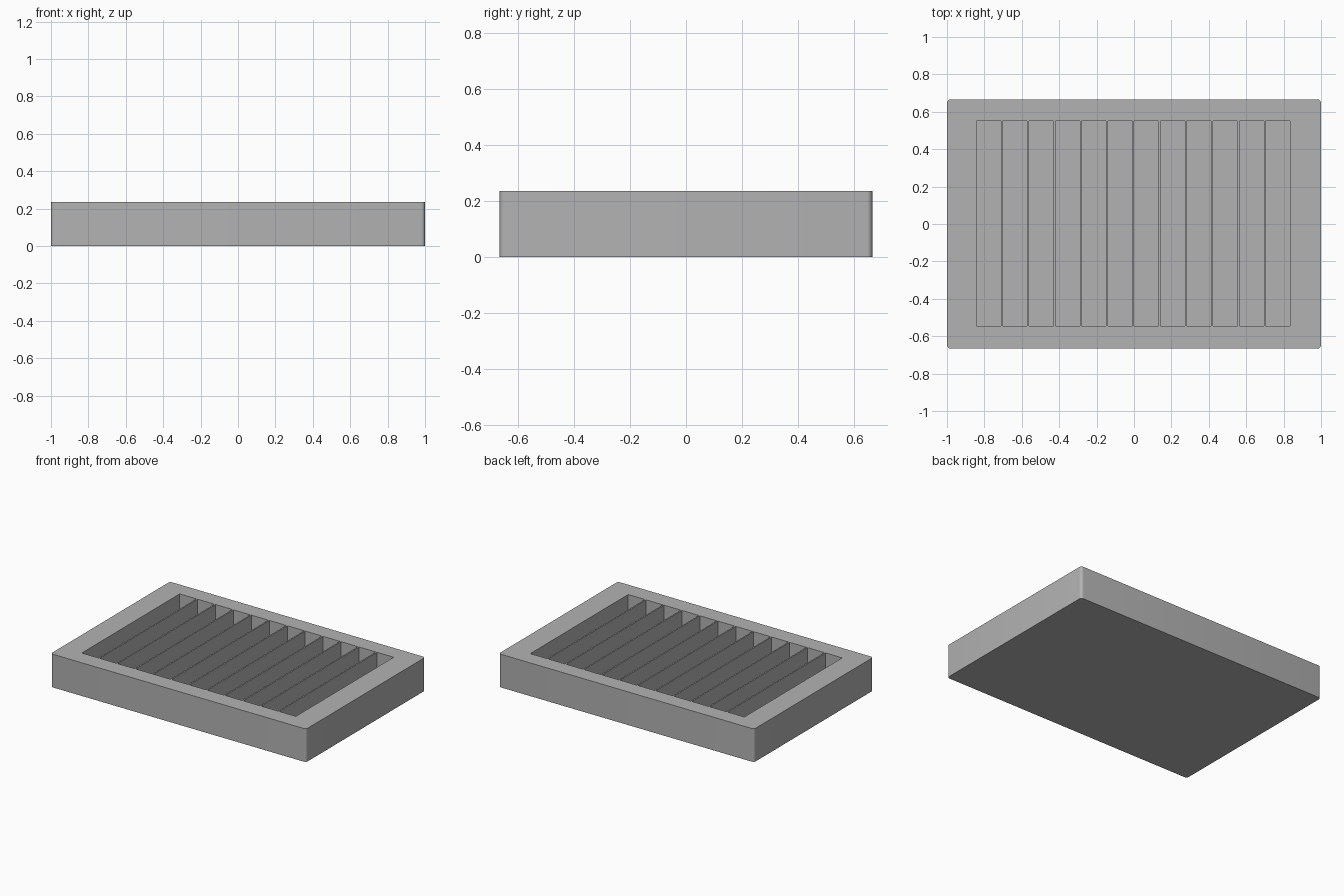
import bpy
import bmesh
import math
from mathutils import Matrix, Vector

if "Cube" in bpy.data.objects:
    bpy.data.objects.remove(bpy.data.objects["Cube"], do_unlink=True)

LENGTH, DEPTH, HEIGHT = 2.0, 1.333, 0.235
CORNER = 0.02
SLOTS, PITCH, SLOT_WIDTH, SLOT_LENGTH = 12, 0.1405, 0.131, 1.095
FLOOR = 0.04
CENTRE = Vector((-0.004, 0.003, 0))


def add_box(bm, size, centre):
    matrix = Matrix.Translation(centre) @ Matrix.Diagonal((*size, 1))
    bmesh.ops.create_cube(bm, size=1, matrix=matrix)


def make_object(name, bm):
    mesh = bpy.data.meshes.new(name)
    bm.to_mesh(mesh)
    bm.free()
    obj = bpy.data.objects.new(name, mesh)
    bpy.context.collection.objects.link(obj)
    return obj


grey = bpy.data.materials.new("mid_grey")
grey.use_nodes = True
colour = (0.45, 0.45, 0.45, 1)
grey.diffuse_color = colour
grey.node_tree.nodes["Principled BSDF"].inputs["Base Color"].default_value = colour

# Solid tray block with rounded upright corners
bm = bmesh.new()
add_box(bm, (LENGTH, DEPTH, HEIGHT), (0, 0, HEIGHT / 2))
uprights = [e for e in bm.edges if abs(e.verts[0].co.z - e.verts[1].co.z) > 0.1]
bmesh.ops.bevel(bm, geom=uprights, offset=CORNER, segments=6, profile=0.5, affect='EDGES')
tray = make_object("slotted_tray", bm)
tray.data.materials.append(grey)

# Row of slot cutters
bm = bmesh.new()
for i in range(SLOTS):
    x = (i - (SLOTS - 1) / 2) * PITCH
    add_box(bm, (SLOT_WIDTH, SLOT_LENGTH, HEIGHT), CENTRE + Vector((x, 0, FLOOR + HEIGHT / 2)))
cutter = make_object("slot_cutter", bm)
cutter.data.materials.append(grey)
cutter.hide_render = True

# Cut the slots, leaving thin dividers and a closed floor
cut = tray.modifiers.new("slots", 'BOOLEAN')
cut.operation = 'DIFFERENCE'
cut.solver = 'EXACT'
cut.object = cutter
bpy.ops.object.select_all(action='DESELECT')
tray.select_set(True)
bpy.context.view_layer.objects.active = tray
bpy.ops.object.modifier_apply(modifier=cut.name)
bpy.data.objects.remove(cutter, do_unlink=True)

# Smooth corners, sharp edges elsewhere
bpy.ops.object.shade_smooth_by_angle(angle=math.radians(30))
